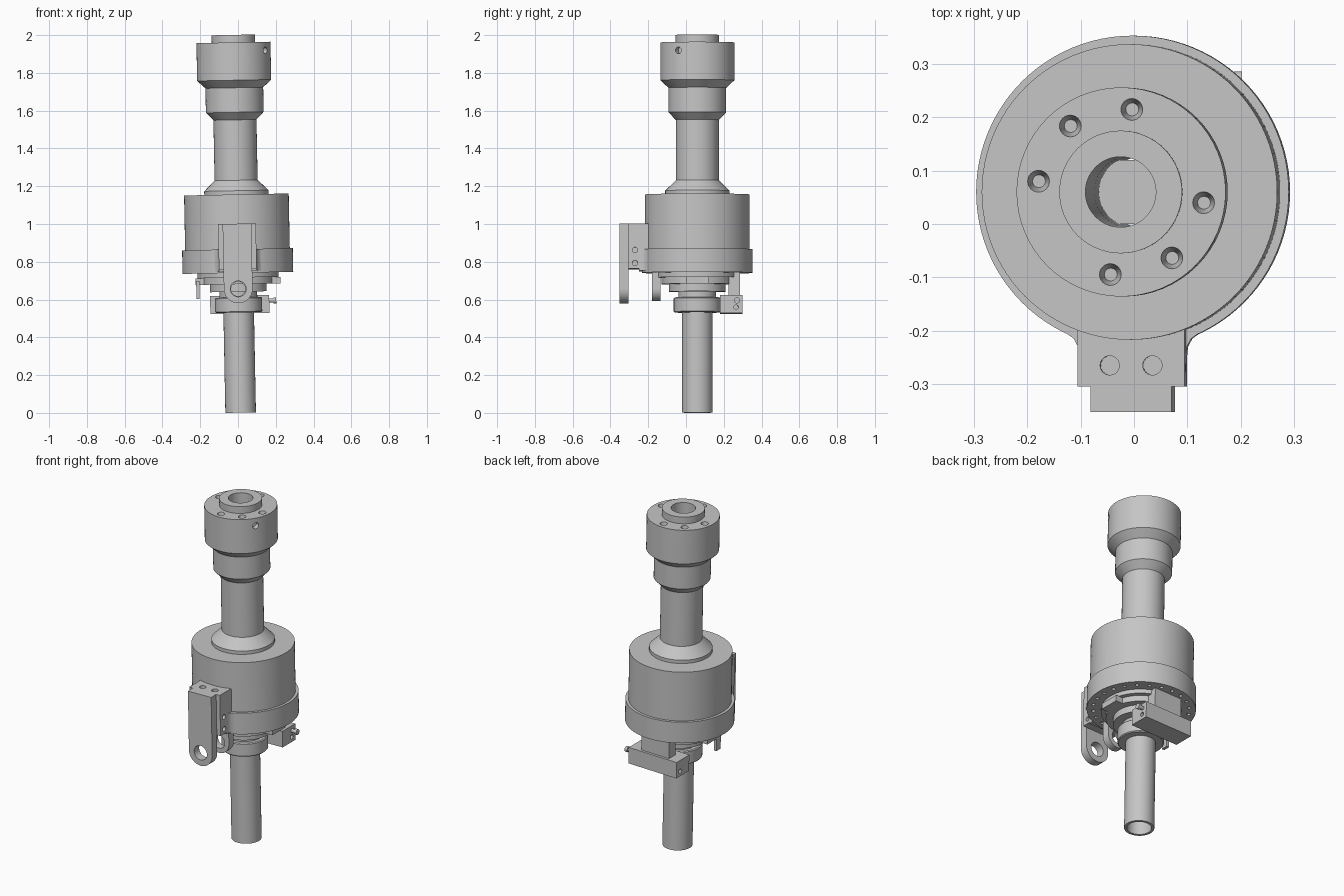
import bpy, bmesh, math
from mathutils import Matrix, Vector

if "Cube" in bpy.data.objects:
    bpy.data.objects.remove(bpy.data.objects["Cube"])

# The whole assembly leans slightly towards -x; parts are built around the z axis, then moved
PLACE = Matrix.Translation((0.014, 0.06, 0.0015)) @ Matrix.Rotation(-0.0195, 4, 'Y')
BORE = 0.066
grey = bpy.data.materials.new("machined grey")
grey.diffuse_color = (0.56, 0.56, 0.56, 1)
grey.use_nodes = True
grey.node_tree.nodes["Principled BSDF"].inputs["Base Color"].default_value = grey.diffuse_color
parts = []


def make(name, bm):
    bmesh.ops.recalc_face_normals(bm, faces=bm.faces)
    me = bpy.data.meshes.new(name)
    bm.to_mesh(me)
    bm.free()
    ob = bpy.data.objects.new(name, me)
    bpy.context.collection.objects.link(ob)
    me.materials.append(grey)
    parts.append(ob)
    return ob


def lathe(name, profile, n=64):
    """Closed (radius, height) loop turned around z."""
    bm = bmesh.new()
    rings = []
    for i in range(n):
        a = 2 * math.pi * i / n
        rings.append([bm.verts.new((r * math.cos(a), r * math.sin(a), z)) for r, z in profile])
    m = len(profile)
    for i in range(n):
        p, q = rings[i], rings[(i + 1) % n]
        for j in range(m):
            k = (j + 1) % m
            bm.faces.new((p[j], q[j], q[k], p[k]))
    return make(name, bm)


def prism(name, pts, depth):
    """Extrude a flat 3D outline along the depth vector."""
    bm = bmesh.new()
    f = bm.faces.new([bm.verts.new(p) for p in pts])
    g = bmesh.ops.extrude_face_region(bm, geom=[f])
    vs = [v for v in g['geom'] if isinstance(v, bmesh.types.BMVert)]
    bmesh.ops.translate(bm, verts=vs, vec=depth)
    return make(name, bm)


def box(name, x0, x1, y0, y1, z0, z1):
    return prism(name, [(x0, y0, z0), (x1, y0, z0), (x1, y1, z0), (x0, y1, z0)], (0, 0, z1 - z0))


def lug(name, r, zc, top, y0, y1):
    pts = [(-r, y0, top)]
    for i in range(25):
        a = math.pi + math.pi * i / 24
        pts.append((r * math.cos(a), y0, zc + r * math.sin(a)))
    return prism(name, pts + [(r, y0, top)], (0, y1 - y0, 0))


def rod(bm, p0, p1, r0, r1, n=24):
    """Cylinder or cone between two points."""
    p0, p1 = Vector(p0), Vector(p1)
    d = p1 - p0
    mat = Matrix.Translation((p0 + p1) / 2) @ d.to_track_quat('Z', 'Y').to_matrix().to_4x4()
    bmesh.ops.create_cone(bm, cap_ends=True, segments=n, radius1=r0, radius2=r1,
                          depth=d.length, matrix=mat)


def drill(ob, rods):
    """Cut holes, keep the result as plain mesh and remove the cutter."""
    bm = bmesh.new()
    for r in rods:
        rod(bm, *r)
    cutter = make("cutter", bm)
    parts.remove(cutter)
    cutter.hide_render = True
    mod = ob.modifiers.new("holes", 'BOOLEAN')
    mod.operation, mod.solver, mod.object = 'DIFFERENCE', 'EXACT', cutter
    dg = bpy.context.evaluated_depsgraph_get()
    me = bpy.data.meshes.new_from_object(ob.evaluated_get(dg))
    ob.modifiers.clear()
    ob.data = me
    bpy.data.objects.remove(cutter)


def polar(r, deg, z):
    a = math.radians(deg)
    return (r * math.cos(a), r * math.sin(a), z)


# Upper shaft with flared foot and stepped head
head = lathe("upper_shaft_and_head", [
    (BORE, 1.155), (.17, 1.155), (.17, 1.175), (.114, 1.23), (.114, 1.55), (.153, 1.59),
    (.153, 1.72), (.196, 1.76), (.196, 1.96), (.115, 1.96), (.115, 2.0), (BORE, 2.0)])
holes = [(polar(.156, a + s, 1.92), polar(.156, a + s, 1.97), .012, .0225)
         for a in (82.6, 127.6, 172.6) for s in (0, 180)]
holes.append((polar(.165, -31, 1.915), polar(.22, -31, 1.915), .018, .018))
drill(head, holes)

# Main drum with lower rim and its ring of bolt holes
drum = lathe("drum_housing", [(BORE, .74), (.293, .74), (.293, .865), (.277, .865),
                              (.277, 1.155), (BORE, 1.155)], 96)
drill(drum, [(polar(.258, 15 * i, .72), polar(.258, 15 * i, .765), .01, .01, 12) for i in range(24)])

# Stepped flange, clamp collar and tube below the drum
lathe("lower_flange", [(BORE, .61), (.1, .61), (.1, .64), (.15, .64), (.15, .68), (.19, .68),
                       (.19, .715), (.215, .715), (.215, .74), (BORE, .74)])
lathe("clamp_collar", [(BORE, .53), (.12, .53), (.125, .535), (.125, .605), (.12, .61), (BORE, .61)])
lathe("lower_tube", [(BORE, 0), (.081, 0), (.081, .53), (BORE, .53)], 48)
box("flange_ears", -.225, .225, -.06, .06, .68, .715)
box("side_tab", -.222, -.205, -.07, -.03, .605, .70)

# Front bracket: block, blend into the rim, and two pierced lugs
block = box("bracket_block", -.1, .1, -.365, -.2, .76, 1.0)
holes = [((x, -.325, .94), (x, -.325, 1.02), .018, .018) for x in (-.04, .04)]
holes += [((s * .07, -.33, z), (s * .12, -.33, z), .014, .014) for s in (-1, 1) for z in (.86, .79)]
drill(block, holes)
side = [(.1, -.31), (.102, -.29), (.11, -.275), (.125, -.264), (.13, -.2)]
blend = [(x, y, .75) for x, y in side] + [(-x, y, .75) for x, y in reversed(side)]
prism("bracket_blend", blend, (0, 0, .115))
front = lug("front_lug", .076, .655, 1.0, -.412, -.365)
drill(front, [((0, -.45, .655), (0, -.33, .655), .042, .042, 32)])
inner = lug("inner_lug", .065, .655, .74, -.24, -.195)
drill(inner, [((0, -.27, .655), (0, -.192, .655), .038, .038, 32)])

# Rear bar with hanger, side hole and pin
bar = box("rear_bar", -.15, .163, .12, .24, .525, .62)
drill(bar, [((s * .13, .205, .555), (s * .18, .205, .555), .012, .012) for s in (-1, 1)])
box("rear_hanger", -.09, .09, .165, .225, .62, .74)
bm = bmesh.new()
rod(bm, (.15, .21, .59), (.185, .21, .59), .011, .011)
rod(bm, (.185, .21, .59), (.2, .21, .59), .016, .016)
make("rear_pin", bm)

# Place everything and shade smooth with sharp edges kept
for ob in parts:
    ob.data.transform(PLACE)
    ob.select_set(True)
bpy.context.view_layer.objects.active = parts[0]
bpy.ops.object.shade_smooth_by_angle(angle=math.radians(30))
